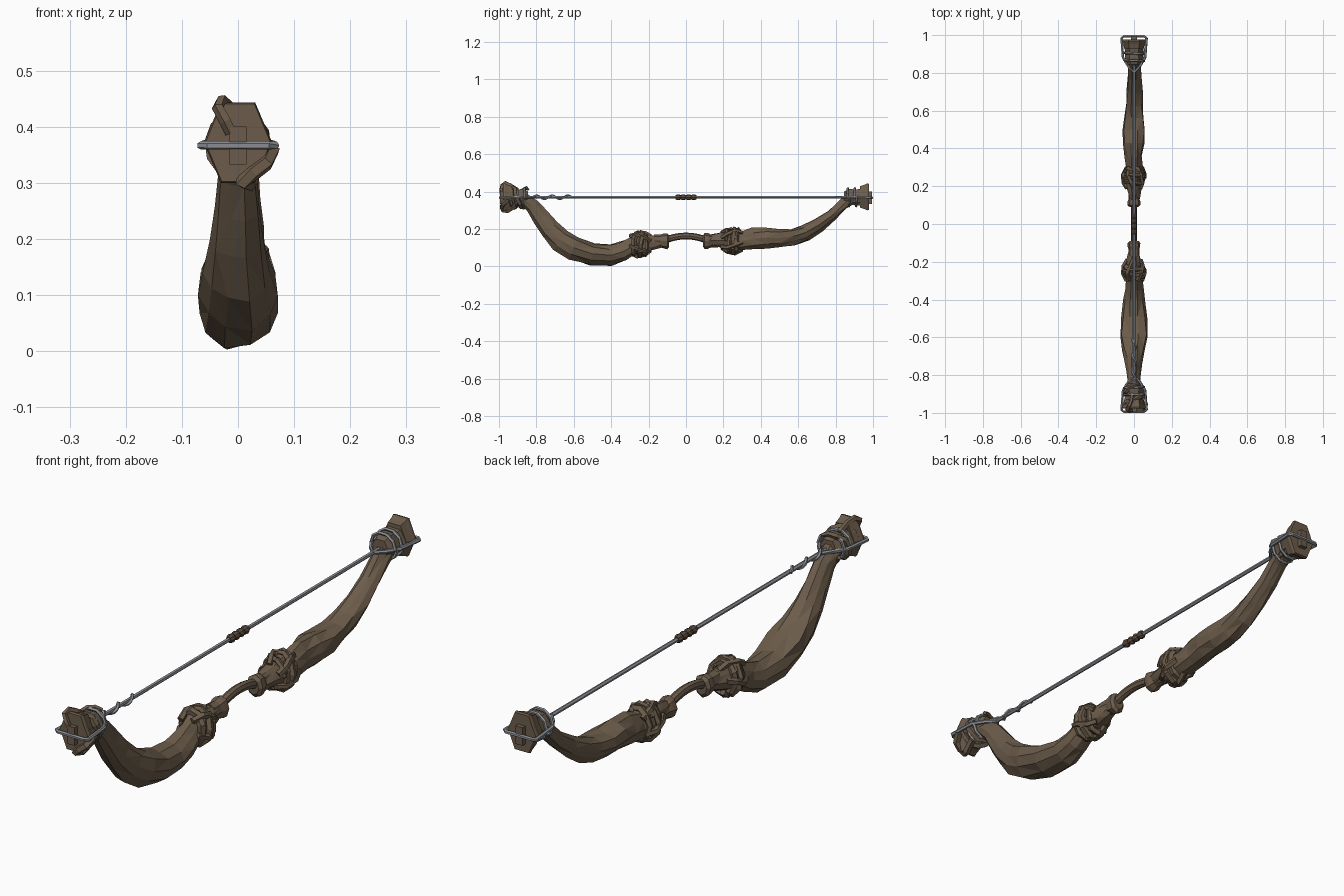
import bpy, bmesh, math, random
from mathutils import Vector

if "Cube" in bpy.data.objects:
    bpy.data.objects.remove(bpy.data.objects["Cube"])

random.seed(4)


def material(name, rgb):
    m = bpy.data.materials.new(name)
    m.diffuse_color = (*rgb, 1)
    m.use_nodes = True
    m.node_tree.nodes["Principled BSDF"].inputs["Base Color"].default_value = m.diffuse_color
    return m


WOOD = material("weathered wood", (0.15, 0.108, 0.07))
STRING = material("grey string", (0.27, 0.285, 0.31))
WRAP = material("dark leather", (0.095, 0.065, 0.045))


def loft(name, rows, sides, mat, jitter=0.0, groove=0.0, phase=0.0, tri=False):
    """Skin sections (y, z, half width, half height) set square to the path."""
    bm = bmesh.new()
    rings = []
    for i, (y, z, rx, rn) in enumerate(rows):
        a, b = rows[max(i - 1, 0)], rows[min(i + 1, len(rows) - 1)]
        t = Vector((0, b[0] - a[0], b[1] - a[1])).normalized()
        n = Vector((0, -t.z, t.y))
        ring = []
        for k in range(sides):
            u = math.tau * k / sides + phase
            s = 1 + groove * math.sin(3 * u + 11 * y) + random.uniform(-jitter, jitter)
            ring.append(bm.verts.new(Vector((rx * s * math.cos(u), y, z)) + n * (rn * s * math.sin(u))))
        rings.append(ring)
    for r, s in zip(rings, rings[1:]):
        for k in range(sides):
            bm.faces.new((r[k], r[(k + 1) % sides], s[(k + 1) % sides], s[k]))
    bm.faces.new(rings[0])
    bm.faces.new(rings[-1])
    if tri:
        bmesh.ops.triangulate(bm, faces=bm.faces[:])
    return finish(name, bm, mat)


def finish(name, bm, mat):
    bmesh.ops.recalc_face_normals(bm, faces=bm.faces[:])
    me = bpy.data.meshes.new(name)
    bm.to_mesh(me)
    bm.free()
    me.materials.append(mat)
    ob = bpy.data.objects.new(name, me)
    bpy.context.collection.objects.link(ob)
    return ob


def tube(name, pts, radius, mat, sides=6, closed=False, taper=False):
    """Faceted tube through points."""
    bm = bmesh.new()
    pts = [Vector(p) for p in pts]
    n = len(pts)
    rings, ref = [], None
    for i, p in enumerate(pts):
        a = pts[i - 1] if (closed or i) else p
        b = pts[(i + 1) % n] if (closed or i < n - 1) else p
        t = (b - a).normalized()
        if ref is None:
            ref = t.orthogonal()
        ref = (ref - t * ref.dot(t)).normalized()
        w = t.cross(ref)
        r = radius * (0.45 + 0.55 * math.sin(math.pi * (i + 0.5) / n) if taper else 1)
        rings.append([bm.verts.new(p + (ref * math.cos(math.tau * k / sides) + w * math.sin(math.tau * k / sides)) * r)
                      for k in range(sides)])
    for i in range(n if closed else n - 1):
        r, s = rings[i], rings[(i + 1) % n]
        for k in range(sides):
            bm.faces.new((r[k], r[(k + 1) % sides], s[(k + 1) % sides], s[k]))
    if not closed:
        bm.faces.new(rings[0])
        bm.faces.new(rings[-1])
    return finish(name, bm, mat)


def coil(y0, y1, z, rx, rz, turns, steps, start=0.0, wobble=0.0):
    """Points winding around the bow's length."""
    return [(rx * math.cos(start + math.tau * turns * i / steps),
             y0 + (y1 - y0) * i / steps + random.uniform(-wobble, wobble),
             z + rz * math.sin(start + math.tau * turns * i / steps)) for i in range(steps + 1)]


def box(name, centre, size, mat):
    bm = bmesh.new()
    bmesh.ops.create_cube(bm, size=1)
    for v in bm.verts:
        v.co = Vector([c + a * s for c, a, s in zip(centre, v.co, size)])
    return finish(name, bm, mat)


# Heavy limb on the front side
loft("front_limb", [
    (-.93, .365, .042, .042), (-.86, .355, .036, .036), (-.82, .32, .036, .04), (-.775, .26, .04, .046),
    (-.73, .2, .048, .055), (-.67, .14, .062, .063), (-.6, .1, .074, .066), (-.5, .068, .07, .059),
    (-.4, .06, .058, .055), (-.34, .078, .05, .053), (-.29, .105, .046, .046), (-.25, .12, .05, .055),
    (-.2, .125, .04, .045), (-.15, .132, .03, .034), (-.1, .138, .022, .026)],
    10, WOOD, .07, .07, tri=True)

# Slimmer limb on the back side
loft("back_limb", [
    (.1, .138, .022, .026), (.15, .138, .03, .034), (.2, .14, .042, .042), (.25, .138, .05, .058),
    (.3, .137, .045, .05), (.36, .148, .046, .057), (.43, .154, .058, .055), (.5, .152, .06, .048),
    (.57, .16, .052, .046), (.64, .182, .046, .043), (.71, .222, .04, .037), (.78, .272, .036, .032),
    (.84, .33, .034, .03), (.88, .362, .036, .034), (.93, .368, .042, .042)],
    10, WOOD, .08, .08, tri=True)

# Slim arched grip
loft("grip", [(y, .163 - 1.8 * y * y, .016, .018) for y in (-.12, -.09, -.06, -.03, 0, .03, .06, .09, .12)], 8, WOOD)

for s, side, kz in ((-1, "front", .12), (1, "back", .138)):
    # Flared collar beside the grip
    loft(side + "_collar", [(s * y, .136, rx, rz) for y, rx, rz in
                            ((.09, .024, .03), (.1, .034, .043), (.118, .033, .041), (.135, .028, .034), (.17, .03, .035))],
         8, WOOD, .04)
    # Knot of roots wound around the limb
    for j in range(3):
        y = s * (.225 + .024 * j)
        e = (.92, 1.08, .95)[j]
        tube(f"{side}_knot_root_{j}", coil(y - .012, y + .014, kz, .05 * e, .062 * e, 1.15, 11, j * 1.7, .007),
             .015, WOOD, 5, taper=True)
    for j in range(5):
        u = j * math.tau / 5 + .4
        tube(f"{side}_knot_strand_{j}", [(.05 * b * math.cos(u + d), s * y, kz + .056 * b * math.sin(u + d))
             for y, b, d in ((.19, .75, 0), (.22, 1.1, .2), (.26, 1.2, .5), (.3, .85, .7))], .012, WOOD, 5)
    # Hexagonal tip: socket, flared plate and peg
    loft(side + "_socket", [(s * y, .37, r, r) for y, r in
                            ((.845, .036), (.875, .05), (.91, .047), (.955, .056))], 6, WOOD, .03)
    loft(side + "_tip_plate", [(s * y, .372, rx, rz) for y, rx, rz in
                               ((.93, .052, .066), (.952, .056, .074), (.968, .061, .083), (.978, .058, .08))], 6, WOOD)
    box(side + "_peg", (0, s * .978, .367), (.03, .034, .068), WOOD)
    # String loop hooked over the tip
    tube(side + "_string_loop", [(0, s * .8, .37), (.03, s * .835, .37), (.058, s * .88, .37), (.066, s * .985, .367),
         (.055, s * .993, .367), (-.055, s * .993, .367), (-.066, s * .985, .367),
         (-.058, s * .88, .37), (-.03, s * .835, .37)], .0075, STRING, 6, closed=True)
    # Cord rings binding the socket
    for y in (.862, .9):
        tube(f"{side}_binding_{y}", coil(s * y, s * (y + .012), .37, .053, .05, 1, 10), .0065, STRING, 5)

# Gnarled roots gripping the front tip
for j in range(2):
    tube(f"tip_root_{j}", coil(-.85, -.955, .368, .048, .053, .9, 11, 1 + j * 2.6, .007), .014, WOOD, 5, taper=True)
tube("tip_root_upper", [(-.012, -.985, .39), (-.022, -.988, .41), (-.036, -.982, .435), (-.028, -.965, .447),
                        (-.016, -.94, .435), (-.01, -.9, .41)], .011, WOOD, 5)
tube("tip_root_lower", [(.062, -.95, .36), (.05, -.978, .335), (.028, -.983, .318), (.008, -.978, .302),
                        (.02, -.955, .298), (.03, -.91, .325)], .014, WOOD, 5)

# String, twisted tail and centre wrap
tube("bow_string", [(0, -.84, .37), (0, .84, .37)], .0078, STRING, 6)
tube("string_tail", coil(-.82, -.61, .37, .01, .01, 2.5, 20), .006, STRING, 5)
loft("centre_wrap", [(-.056 + .112 * i / 12, .37, r, r) for i, r in
                     enumerate((.011, .016, .016, .011, .016, .016, .011, .016, .016, .011, .016, .016, .011))], 8, WRAP)
